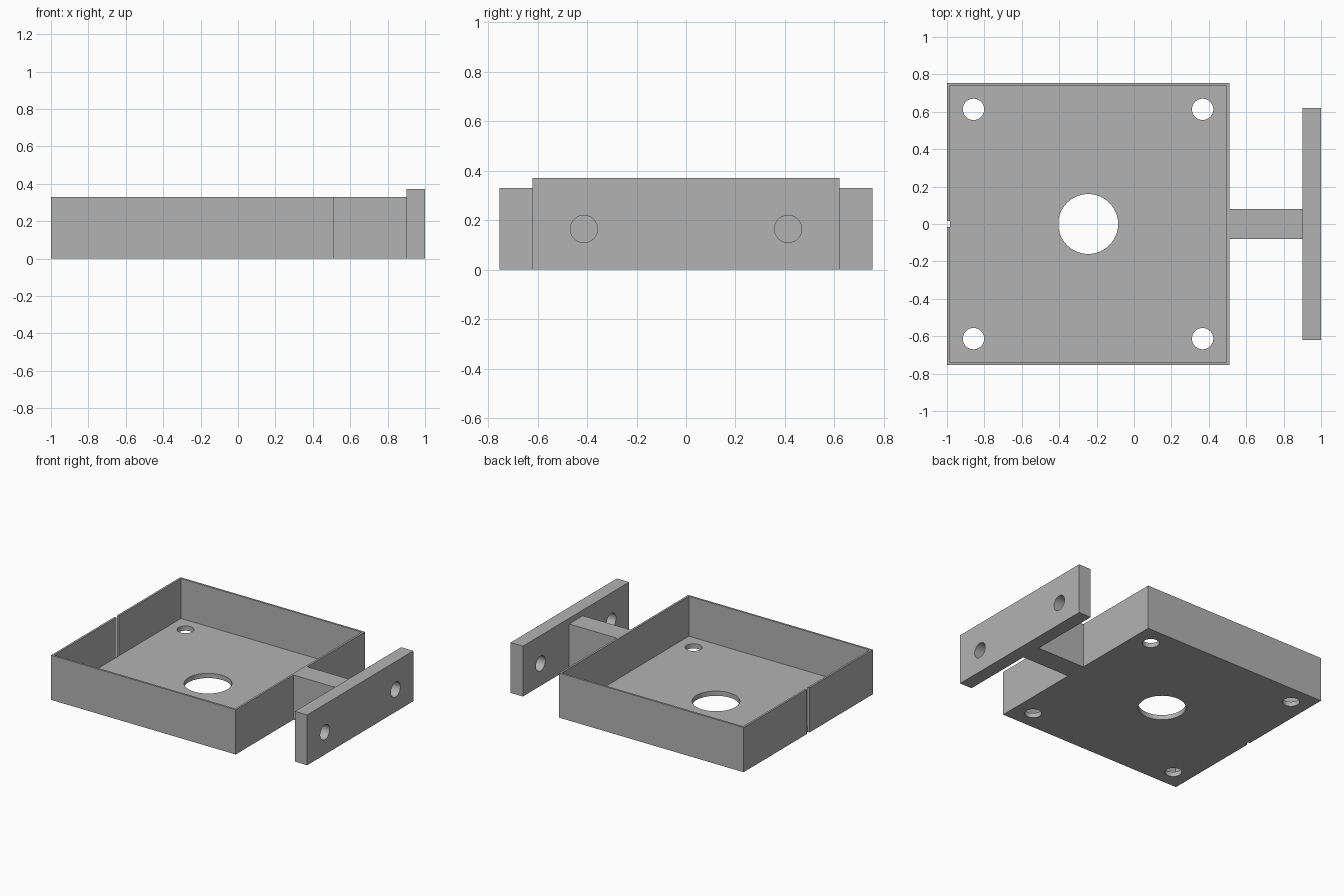
import bpy
import math

if "Cube" in bpy.data.objects:
    bpy.data.objects.remove(bpy.data.objects["Cube"])

grey = bpy.data.materials.new("plain grey")
grey.diffuse_color = (0.45, 0.45, 0.45, 1)
grey.use_nodes = True
grey.node_tree.nodes["Principled BSDF"].inputs["Base Color"].default_value = grey.diffuse_color


def box(name, x, y, z):
    """Box from (min, max) ranges."""
    bpy.ops.mesh.primitive_cube_add(size=1, location=[sum(r) / 2 for r in (x, y, z)])
    ob = bpy.context.object
    ob.name = name
    ob.scale = [r[1] - r[0] for r in (x, y, z)]
    bpy.ops.object.transform_apply(location=True, rotation=True, scale=True)
    ob.data.materials.append(grey)
    return ob


def cylinder(name, loc, radius, depth, axis="Z"):
    rot = (0, math.pi / 2, 0) if axis == "X" else (0, 0, 0)
    bpy.ops.mesh.primitive_cylinder_add(vertices=64, radius=radius, depth=depth,
                                        location=loc, rotation=rot)
    ob = bpy.context.object
    ob.name = name
    bpy.ops.object.transform_apply(location=True, rotation=True, scale=True)
    ob.data.materials.append(grey)
    return ob


def combine(target, other, operation):
    """Apply a boolean and discard the helper."""
    mod = target.modifiers.new("bool", "BOOLEAN")
    mod.operation = operation
    mod.solver = "EXACT"
    mod.object = other
    bpy.context.view_layer.objects.active = target
    bpy.ops.object.modifier_apply(modifier=mod.name)
    bpy.data.objects.remove(other, do_unlink=True)


def smooth(ob):
    bpy.ops.object.select_all(action="DESELECT")
    ob.select_set(True)
    bpy.context.view_layer.objects.active = ob
    bpy.ops.object.shade_smooth_by_angle(angle=math.radians(30))


WALL, FLOOR, HEIGHT = 0.015, 0.035, 0.33
X0, X1, Y = -1.0, 0.51, 0.755

# Thin-walled open tray
body = box("tray_bracket", (X0, X1), (-Y, Y), (0, HEIGHT))
combine(body, box("cavity", (X0 + WALL, X1 - WALL), (-Y + WALL, Y - WALL), (FLOOR, 1)),
        "DIFFERENCE")

# Neck and mounting plate
combine(body, box("neck", (X1 - WALL / 2, 0.95), (-0.08, 0.08), (0, HEIGHT)), "UNION")
combine(body, box("mounting_plate", (0.9, 1.0), (-0.62, 0.62), (0, 0.372)), "UNION")

# Centre hole and corner screw holes in the floor
combine(body, cylinder("centre_hole", (-0.245, 0, 0), 0.16, 0.3), "DIFFERENCE")
for x in (-0.858, 0.367):
    for y in (-0.613, 0.613):
        combine(body, cylinder("corner_hole", (x, y, 0), 0.057, 0.3), "DIFFERENCE")

# Screw holes through the mounting plate
for y in (-0.413, 0.413):
    combine(body, cylinder("plate_hole", (0.95, y, 0.165), 0.055, 0.3, "X"), "DIFFERENCE")

# Narrow slot in the far wall
combine(body, box("slot", (X0 - 0.1, X0 + WALL), (-0.015, 0.015), (-0.1, 1)), "DIFFERENCE")

smooth(body)
